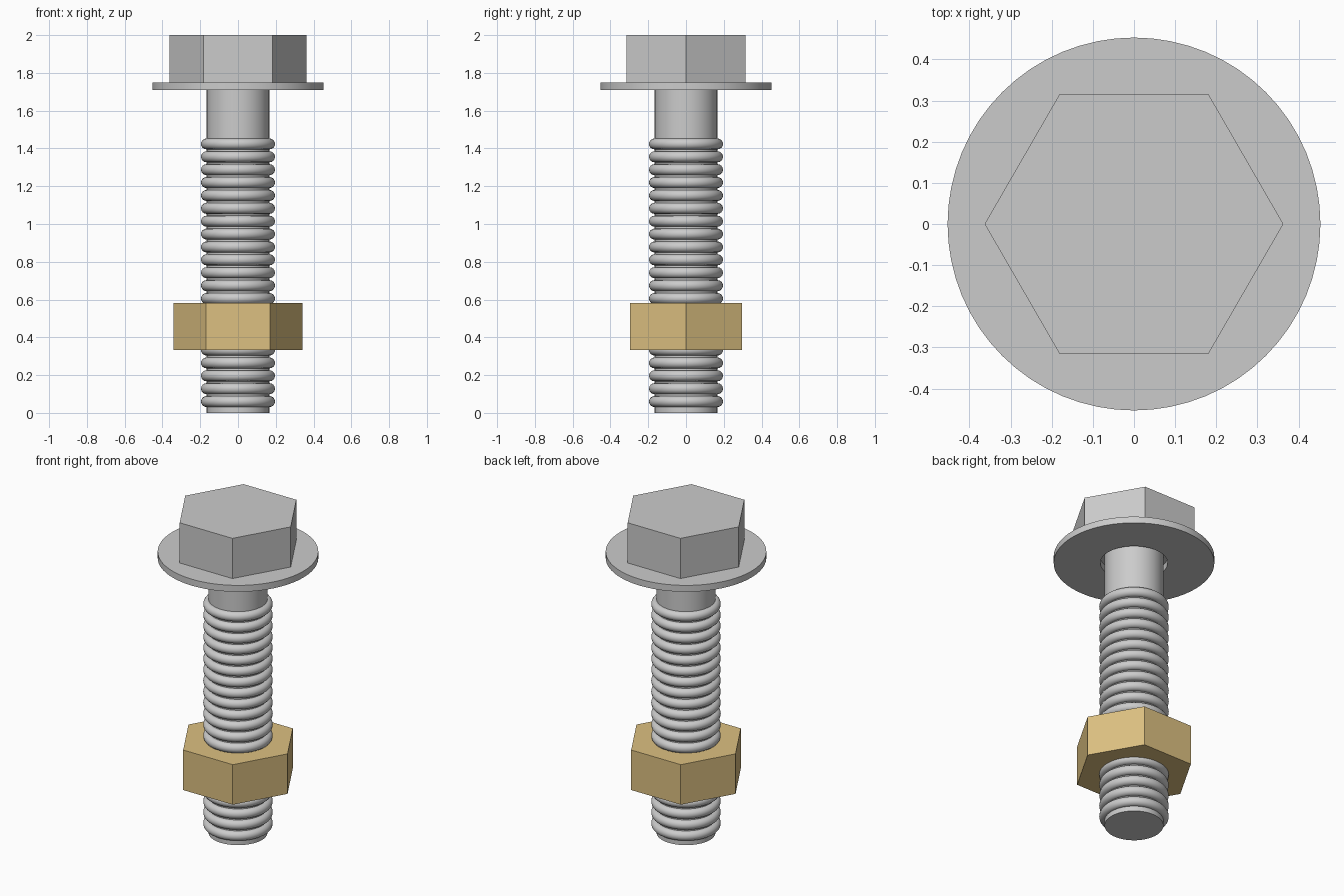
import bpy, bmesh, math

if "Cube" in bpy.data.objects:
    bpy.data.objects.remove(bpy.data.objects["Cube"])


def tube(name, sides, r_out, z0, z1, r_in=0.0, hole_sides=48, smooth=True):
    """Upright prism; r_in > 0 cuts a round through-hole."""
    bm = bmesh.new()
    n = max(sides, hole_sides) if r_in else sides

    def outer(i):
        # walk round the polygon outline so a hex can meet a round hole
        a = 2 * math.pi * i / n
        step = 2 * math.pi / sides
        r = r_out * math.cos(step / 2) / math.cos(a % step - step / 2)
        return r * math.cos(a), r * math.sin(a)

    def ring(pts, z):
        return [bm.verts.new((x, y, z)) for x, y in pts]

    def bridge(a, b):
        for i in range(n):
            j = (i + 1) % n
            bm.faces.new((a[i], a[j], b[j], b[i]))

    out = [outer(i) for i in range(n)]
    lo, hi = ring(out, z0), ring(out, z1)
    bridge(lo, hi)
    if r_in:
        hole = [(r_in * math.cos(2 * math.pi * i / n), r_in * math.sin(2 * math.pi * i / n)) for i in range(n)]
        lo_in, hi_in = ring(hole, z0), ring(hole, z1)
        bridge(hi, hi_in)
        bridge(hi_in, lo_in)
        bridge(lo_in, lo)
    else:
        bm.faces.new(lo[::-1])
        bm.faces.new(hi)
    bmesh.ops.recalc_face_normals(bm, faces=bm.faces)
    mesh = bpy.data.meshes.new(name)
    bm.to_mesh(mesh)
    bm.free()
    obj = bpy.data.objects.new(name, mesh)
    bpy.context.collection.objects.link(obj)
    if smooth:
        shade(obj)
    return obj


def shade(obj):
    bpy.ops.object.select_all(action='DESELECT')
    obj.select_set(True)
    bpy.context.view_layer.objects.active = obj
    bpy.ops.object.shade_smooth_by_angle(angle=math.radians(30))


# Bolt: shank, hex head, loose washer under the head
tube("shank", 64, 0.166, 0.0, 1.76)
tube("bolt_head", 6, 0.363, 1.75, 2.0, smooth=False)
tube("washer", 64, 0.453, 1.71, 1.75, r_in=0.19, hole_sides=64)

# Thread ridges, evenly spaced along the shank
for i in range(21):
    bpy.ops.mesh.primitive_torus_add(
        major_radius=0.167, minor_radius=0.029, major_segments=64,
        minor_segments=16, location=(0, 0, 0.06 + i * 0.0682))
    ridge = bpy.context.object
    ridge.name = f"thread_ridge_{i + 1}"
    shade(ridge)
    bpy.ops.object.shade_smooth()

# Brass hex nut
nut = tube("nut", 6, 0.341, 0.333, 0.582, r_in=0.185, smooth=False)
brass = bpy.data.materials.new("brass")
brass.diffuse_color = (0.72, 0.53, 0.22, 1)
brass.use_nodes = True
brass.node_tree.nodes["Principled BSDF"].inputs["Base Color"].default_value = brass.diffuse_color
nut.data.materials.append(brass)
